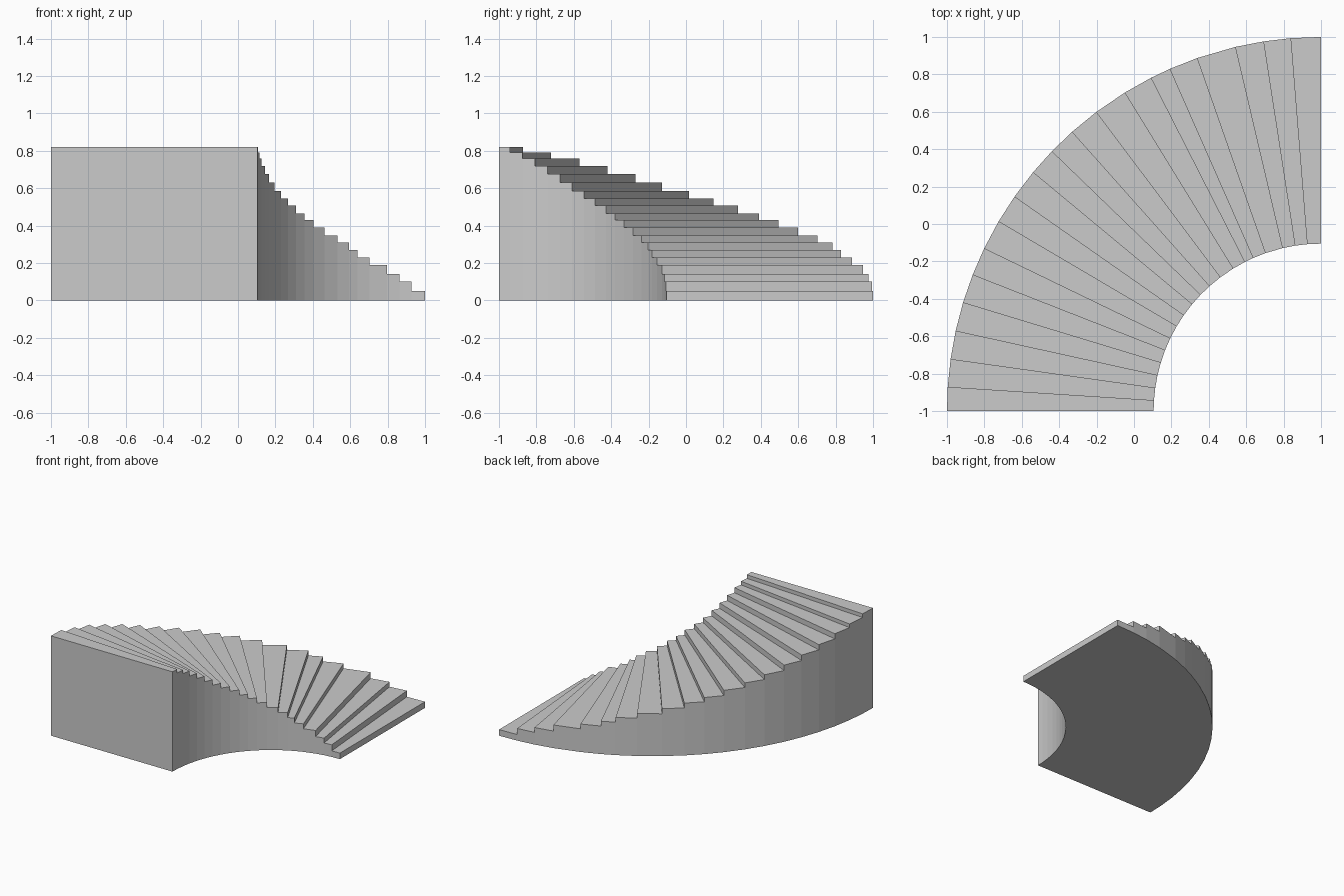
import bpy, bmesh, math

if "Cube" in bpy.data.objects:
    bpy.data.objects.remove(bpy.data.objects["Cube"])

CX, CY = 1.0, -1.0            # centre of the quarter turn
R_IN, R_OUT = 0.895, 2.0

# Slightly uneven hand-laid steps: end angle from the foot, and tread height
ENDS = [4.6, 8.8, 13.2, 19.3, 23.8, 27.0, 31.6, 36.9, 41.7, 46.0,
        50.3, 55.0, 59.5, 64.2, 68.6, 73.1, 77.6, 82.0, 86.3, 90.0]
TOPS = [.05, .10, .14, .19, .23, .27, .31, .348, .39, .43,
        .465, .508, .546, .585, .63, .675, .718, .76, .79, .82]


def point(radius, degrees, z):
    a = math.radians(degrees)
    return (CX - radius * math.sin(a), CY + radius * math.cos(a), z)


bm = bmesh.new()
angles = [0.0] + ENDS

# Vertex columns at every riser: ground, lower tread, upper tread
cols = []
for j, a in enumerate(angles):
    levels = [0.0]
    if j > 0:
        levels.append(TOPS[j - 1])
    if j < len(TOPS):
        levels.append(TOPS[j])
    cols.append([[bm.verts.new(point(r, a, z)) for z in levels]
                 for r in (R_IN, R_OUT)])

for j in range(len(TOPS)):
    (i0, o0), (i1, o1) = cols[j], cols[j + 1]
    bm.faces.new((i0[-1], o0[-1], o1[1], i1[1]))        # tread
    bm.faces.new((i0[-2], o0[-2], o0[-1], i0[-1]))      # riser
    bm.faces.new([i1[0], *i0, i1[1]])                   # inner wall
    bm.faces.new([o1[0], *o0, o1[1]])                   # outer wall
    bm.faces.new((i0[0], o0[0], o1[0], i1[0]))          # underside

# Tall end wall
i, o = cols[-1]
bm.faces.new((i[0], o[0], o[1], i[1]))
bmesh.ops.recalc_face_normals(bm, faces=bm.faces[:])

mesh = bpy.data.meshes.new("curved_stairs")
bm.to_mesh(mesh)
bm.free()
stairs = bpy.data.objects.new("curved_stairs", mesh)
bpy.context.collection.objects.link(stairs)
